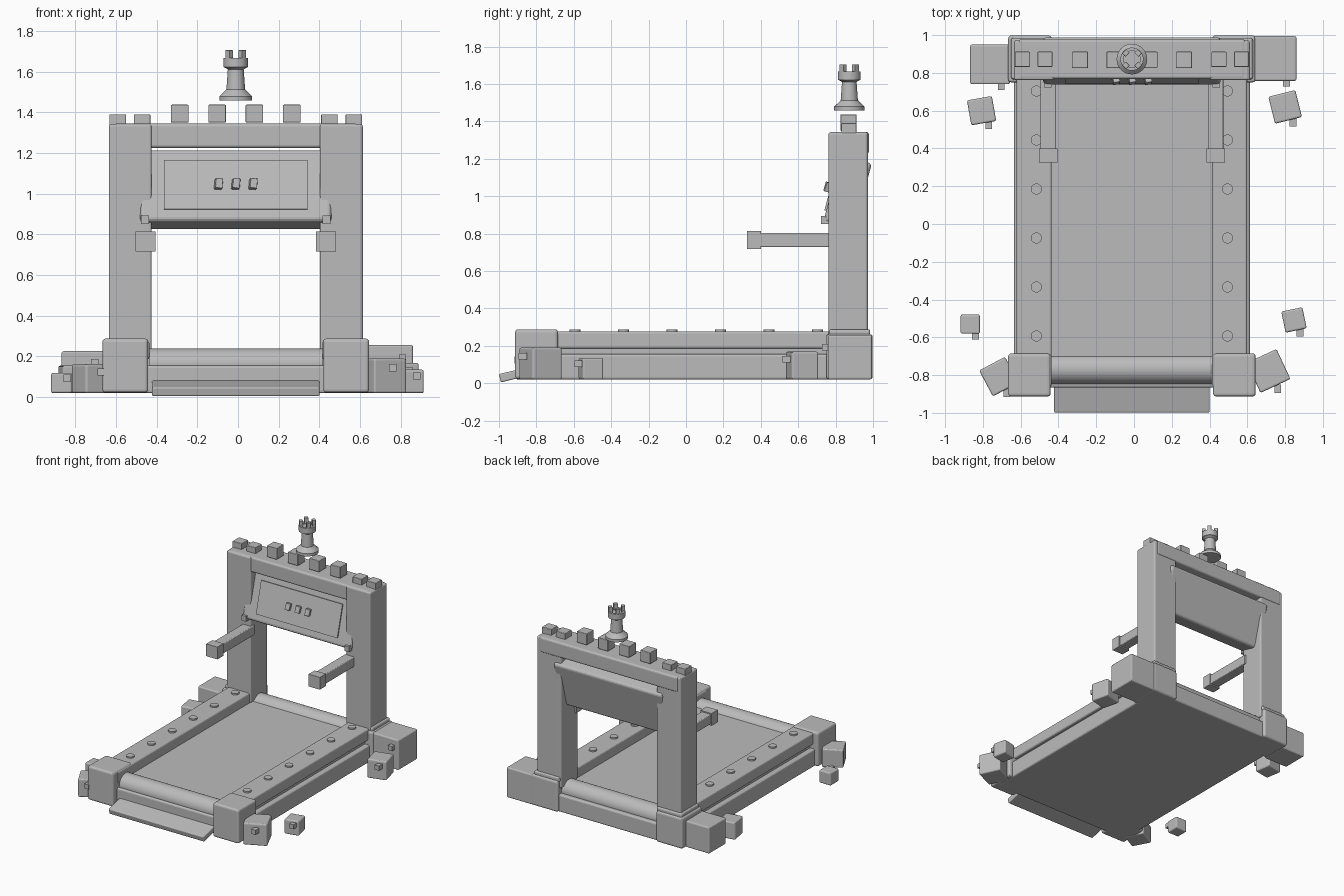
import bpy, bmesh, math
from mathutils import Matrix, Vector

if "Cube" in bpy.data.objects:
    bpy.data.objects.remove(bpy.data.objects["Cube"])

CX = -0.011  # symmetry plane of the treadmill
grey = bpy.data.materials.new("plain grey")
grey.diffuse_color = (0.5, 0.5, 0.5, 1)
grey.use_nodes = True
grey.node_tree.nodes["Principled BSDF"].inputs["Base Color"].default_value = grey.diffuse_color


def finish(name, bm, loc, rot, bevel=0.0, smooth=False):
    me = bpy.data.meshes.new(name)
    bmesh.ops.recalc_face_normals(bm, faces=bm.faces[:])
    bm.to_mesh(me)
    bm.free()
    ob = bpy.data.objects.new(name, me)
    bpy.context.collection.objects.link(ob)
    ob.location, ob.rotation_euler = loc, rot
    me.materials.append(grey)
    if bevel:
        mod = ob.modifiers.new("soft edges", 'BEVEL')
        mod.width, mod.segments = bevel, 3
    if smooth:
        bpy.ops.object.select_all(action='DESELECT')
        ob.select_set(True)
        bpy.context.view_layer.objects.active = ob
        bpy.ops.object.shade_smooth_by_angle(angle=math.radians(35))
    return ob


def box(name, loc, size, bevel=0.0, rot=(0, 0, 0)):
    bm = bmesh.new()
    bmesh.ops.create_cube(bm, size=1, matrix=Matrix.Diagonal((*size, 1)))
    return finish(name, bm, loc, rot, bevel)


def span(name, x, y, z, bevel=0.0):
    """Box given by its (min, max) on each axis."""
    return box(name, [(a + b) / 2 for a, b in (x, y, z)],
               [b - a for a, b in (x, y, z)], bevel)


def cyl(name, loc, r, h, rot=(0, 0, 0), segs=32):
    bm = bmesh.new()
    bmesh.ops.create_cone(bm, cap_ends=True, segments=segs, radius1=r, radius2=r, depth=h)
    return finish(name, bm, loc, rot, 0, True)


def lathe(name, profile, loc, segs=32):
    bm = bmesh.new()
    vs = [bm.verts.new((r, 0, z)) for r, z in profile]
    es = [bm.edges.new(p) for p in zip(vs, vs[1:])]
    bmesh.ops.spin(bm, geom=vs + es, cent=(0, 0, 0), axis=(0, 0, 1),
                   angle=math.tau, steps=segs)
    bmesh.ops.remove_doubles(bm, verts=bm.verts[:], dist=1e-5)
    return finish(name, bm, loc, (0, 0, 0), 0, True)


# Base, running belt, rollers and front step
span("base", (CX - .624, CX + .624), (-.865, .98), (.02, .155), .012)
span("belt", (CX - .43, CX + .43), (-.77, .87), (.12, .20))
for name, y in (("front_roller", -.768), ("back_roller", .87)):
    cyl(name, (CX, y, .16), .079, .85, (0, math.pi / 2, 0))
box("front_step", (CX, -.915, .046), (.824, .165, .045), .008, (math.radians(14), 0, 0))

for s, side in ((-1, "left"), (1, "right")):
    def sx(a, b):
        return tuple(sorted((CX + s * a, CX + s * b)))
    # Side rails with a groove below and round studs on top
    span(side + "_rail_core", sx(.43, .585), (-.85, .95), (.10, .24))
    span(side + "_rail", sx(.425, .61), (-.86, .95), (.185, .277), .012)
    for i in range(6):
        cyl(side + "_rail_stud", (CX + s * .506, -.593 + i * .2594, .277), .029, .022, segs=24)
    # Corner blocks and uprights
    span(side + "_front_corner", sx(.43, .655), (-.913, -.685), (.022, .288), .016)
    span(side + "_back_corner", sx(.425, .655), (.75, .998), (.02, .262), .016)
    span(side + "_corner_cap", sx(.42, .64), (.766, .985), (.25, .288), .012)
    span(side + "_upright", sx(.413, .624), (.762, .972), (.2, 1.342), .012)
    # Handles
    span(side + "_handle", sx(.402, .484), (.38, .80), (.727, .804), .006)
    span(side + "_handle_grip", sx(.395, .492), (.325, .40), (.717, .813))
    # Console bolt
    box(side + "_console_bolt", (CX + s * .446, .745, .872), (.038, .045, .042))
    # Low battlements on the uprights
    for x in (.46, .58):
        box(side + "_low_merlon", (CX + s * x, .872, 1.35), (.08, .08, .08), .004)

# Top beam with tall battlements
span("top_beam", (CX - .6, CX + .6), (.768, .978), (1.225, 1.344), .014)
for i in range(4):
    box("tall_merlon", (CX + (i - 1.5) * .1835, .869, 1.393), (.086, .086, .088), .004)

# Tilted console with screen and buttons
TILT = math.radians(-15)
console_c = Vector((CX, .864, 1.02))
turn = Matrix.Rotation(TILT, 3, 'X')


def on_console(x, y, z):
    return console_c + turn @ Vector((x, y, z))


box("console", console_c, (.94, .17, .365), .02, (TILT, 0, 0))
box("screen", on_console(0, -.085, .0), (.704, .02, .25), 0, (TILT, 0, 0))
for i in (-1, 0, 1):
    box("console_button", on_console(i * .085, -.105, .0), (.036, .04, .05), .003,
        (TILT, math.radians(8), math.radians(10)))

# Chess tower floating above the beam
lathe("tower", [(0, 1.457), (.081, 1.457), (.081, 1.478), (.06, 1.498), (.046, 1.512),
                (.039, 1.61), (.05, 1.618), (.061, 1.622), (.061, 1.667), (.044, 1.667),
                (.044, 1.655), (0, 1.655)], (CX, .873, 0))
for k in range(4):
    a = math.radians(45 + 90 * k)
    box("tower_merlon", (CX + .046 * math.cos(a), .873 + .046 * math.sin(a), 1.682),
        (.026, .03, .046), .002, (0, 0, a))

# Loose stone blocks around the base, each with a small stud in front
stones = [  # x, y, size, height, turn in degrees
    (-.762, .845, .21, .206, 0), (.742, .876, .236, .236, 0),
    (-.807, .60, .134, .135, 10), (.80, .62, .147, .148, 14),
    (-.867, -.53, .102, .10, 0), (.847, -.508, .114, .115, 12),
    (-.715, -.808, .155, .142, 28), (.712, -.778, .175, .17, 25)]
for x, y, w, h, deg in stones:
    box("stone_block", (x, y, .02 + h / 2), (w, w, h), .01, (0, 0, math.radians(deg)))
    box("stone_stud", (x + .28 * w, y - .5 * w - .008, .02 + .73 * h), (.036, .045, .036))
